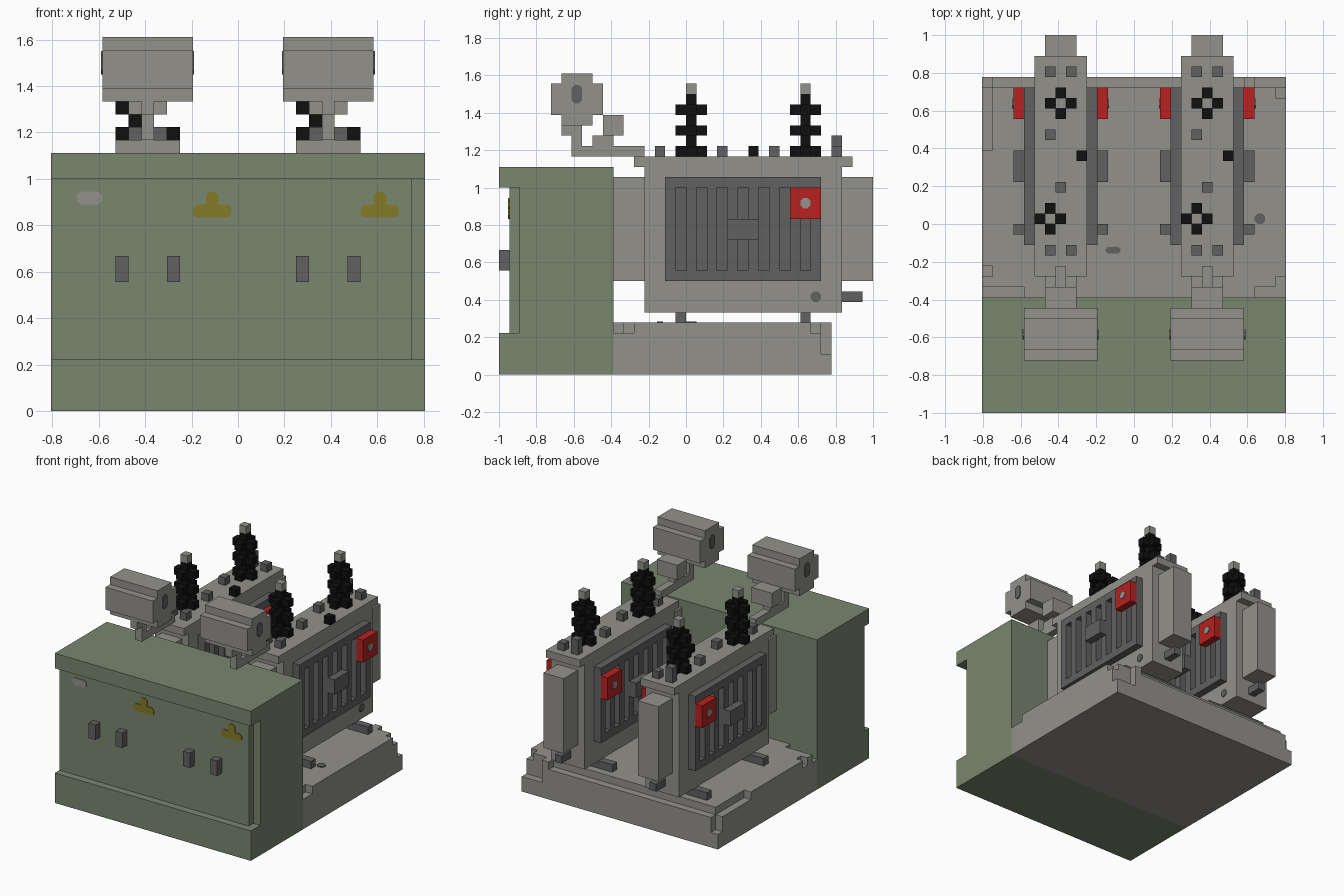
import bpy
import bmesh
from itertools import product
from mathutils import Vector

old = bpy.data.objects.get("Cube")
if old:
    bpy.data.objects.remove(old)

# Everything sits on a block grid: 29 wide, 36 deep, 29 high
UNIT = 1 / 18
ORIGIN = Vector((-29 / 36, -1, 0))


def material(name, r, g, b):
    m = bpy.data.materials.new(name)
    m.use_nodes = True
    m.diffuse_color = (r, g, b, 1)
    m.node_tree.nodes["Principled BSDF"].inputs["Base Color"].default_value = (r, g, b, 1)
    return m


GREEN = material("cabinet green", .19, .236, .156)
GREY = material("light grey", .29, .285, .26)
DARK = material("dark grey", .12, .12, .12)
BLACK = material("insulator black", .005, .005, .005)
RED = material("warning red", .48, .015, .015)
YELLOW = material("sign yellow", .23, .195, .02)


def finish(name, bm, mat):
    mesh = bpy.data.meshes.new(name)
    bm.to_mesh(mesh)
    bm.free()
    mesh.materials.append(mat)
    bpy.context.scene.collection.objects.link(bpy.data.objects.new(name, mesh))


def cells(box):
    return set(product(range(*box[0]), range(*box[1]), range(*box[2])))


def blocks(name, mat, adds, cuts=(), dx=0):
    """Union of boxes minus cut boxes; each box is (x range, y range, z range)."""
    solid = set().union(*map(cells, adds)).difference(*map(cells, cuts))
    bm = bmesh.new()
    verts = {}

    def vert(key):
        if key not in verts:
            verts[key] = bm.verts.new(ORIGIN + UNIT * Vector((key[0] + dx, key[1], key[2])))
        return verts[key]

    for cell in solid:
        for axis, side in product(range(3), (0, 1)):
            near = list(cell)
            near[axis] += 2 * side - 1
            if tuple(near) in solid:
                continue
            ring = []
            for u, v in ((0, 0), (1, 0), (1, 1), (0, 1)):
                p = list(cell)
                p[axis] += side
                p[(axis + 1) % 3] += u
                p[(axis + 2) % 3] += v
                ring.append(vert(tuple(p)))
            bm.faces.new(ring if side else ring[::-1])
    bmesh.ops.dissolve_limit(bm, angle_limit=.01, verts=bm.verts[:], edges=bm.edges[:])
    finish(name, bm, mat)


def plate(name, mat, axis, level, side, ur, vr, c=.3):
    """Thin plate with clipped corners on a face across the given axis."""
    (a, b), (d, e) = ur, vr
    outline = [(a + c, d), (b - c, d), (b, d + c), (b, e - c),
               (b - c, e), (a + c, e), (a, e - c), (a, d + c)]
    others = [i for i in range(3) if i != axis]
    bm = bmesh.new()
    ring = []
    for u, v in outline:
        p = Vector()
        p[axis], p[others[0]], p[others[1]] = level, u, v
        ring.append(bm.verts.new(ORIGIN + UNIT * p))
    face = bm.faces.new(ring)
    out = bmesh.ops.extrude_face_region(bm, geom=[face])["geom"]
    shift = Vector()
    shift[axis] = side * .006
    bmesh.ops.translate(bm, vec=shift, verts=[g for g in out if isinstance(g, bmesh.types.BMVert)])
    bmesh.ops.recalc_face_normals(bm, faces=bm.faces[:])
    finish(name, bm, mat)


def one(x, y, z, h=1):
    return ((x, x + 1), (y, y + 1), (z, z + h))


# Control cabinet with recessed front
blocks("cabinet", GREEN, [((0, 29), (0, 11), (0, 20))],
       [((0, 29), (0, 1), (4, 18)), ((28, 29), (1, 2), (4, 18))])
for x in (5, 9, 19, 23):
    blocks("cabinet_handle", DARK, [one(x, 0, 10, 2)])
plate("name_plate", GREY, 1, 1, -1, (2, 4), (16, 17))
for x in (11, 24):
    plate("warning_sign_base", YELLOW, 1, 1, -1, (x, x + 3), (15, 16))
    plate("warning_sign_top", YELLOW, 1, 1, -1, (x + 1, x + 2), (15.8, 17))

# Plinth with chipped edges
blocks("plinth", GREY, [((0, 29), (11, 32), (0, 5))], [
    ((0, 25), (31, 32), (4, 5)), ((0, 1), (25, 31), (4, 5)), one(0, 31, 2, 3),
    ((26, 29), (31, 32), (2, 5)), one(28, 30, 4),
    ((0, 4), (11, 12), (4, 5)), one(0, 13, 4),
    ((26, 29), (11, 12), (4, 5)), one(28, 12, 4)])
plate("plinth_stain", DARK, 2, 5, 1, (26, 27), (18, 19))
plate("plinth_stain", DARK, 2, 5, 1, (11.8, 13.2), (15.2, 15.8), .2)


def transformer(dx):
    # Tank, lid and end columns
    core = ((5, 10), (16, 31), (9, 19))
    blocks("tank", GREY, [((5, 10), (14, 33), (6, 20))], [core], dx)
    blocks("lid", GREY, [((5, 10), (13, 34), (20, 21))], dx=dx)
    for y, part in ((11, "front_column"), (33, "back_column")):
        blocks(part, GREY, [((6, 9), (y, y + 3), (9, 19))], dx=dx)
    blocks("drain_pipe", DARK, [((7, 8), (33, 35), (7, 8))], dx=dx)
    plate("drain_cap", DARK, 0, 10 + dx, 1, (30, 31), (7, 8))
    for y in (17, 29):
        blocks("foot_rail", DARK, [((3, 12), (y, y + 1), (5, 6))], dx=dx)

    # Radiator with slots on both faces
    slots = [((x, x + 1), (y, y + 1), (10, 18)) for x in (4, 10) for y in range(17, 31, 2)]
    blocks("radiator", DARK, [((4, 11), (16, 31), (9, 19))], slots, dx)
    for x, face, side in ((3, 3, -1), (11, 12, 1)):
        blocks("radiator_latch", DARK, [((x, x + 1), (22, 25), (13, 15))], dx=dx)
        blocks("alarm_box", RED, [((x, x + 1), (28, 31), (15, 18))], dx=dx)
        plate("alarm_button", GREY, 0, face + dx, side, (29, 30), (16, 17))

    # Ribbed insulators
    for x, y in ((6, 18), (7, 29)):
        ribs = []
        for z in (21, 23, 25):
            ribs += [((x - 1, x + 2), (y, y + 1), (z, z + 1)),
                     ((x, x + 1), (y - 1, y + 2), (z, z + 1))]
        blocks("insulator", BLACK, [one(x, y, 21, 6)] + ribs, dx=dx)
        blocks("insulator_terminal", GREY, [one(x, y, 27)], dx=dx)

    # Lid fittings
    for x, y, h in ((6, 15, 1), (8, 15, 1), (7, 21, 1), (6, 26, 1), (6, 32, 2), (8, 32, 1)):
        blocks("lid_knob", DARK, [one(x, y, 21, h)], dx=dx)
    blocks("lid_plug", BLACK, [one(9, 24, 21)], dx=dx)

    # Expansion drum on its pipe arm
    blocks("drum", GREY, [((4, 11), (5, 10), (25, 28)), ((4, 11), (6, 9), (24, 29))], dx=dx)
    blocks("drum_arm", GREY, [((7, 8), (7, 14), (21, 22)), one(7, 7, 22),
                              ((7, 8), (6, 8), (23, 24)), ((7, 8), (9, 11), (22, 23))], dx=dx)
    blocks("relay_box", GREY, [((6, 9), (10, 12), (23, 25))], dx=dx)
    for x, side in ((4, -1), (11, 1)):
        plate("drum_gauge", DARK, 0, x + dx, side, (7, 8), (26.1, 27.9))


transformer(0)
transformer(14)
